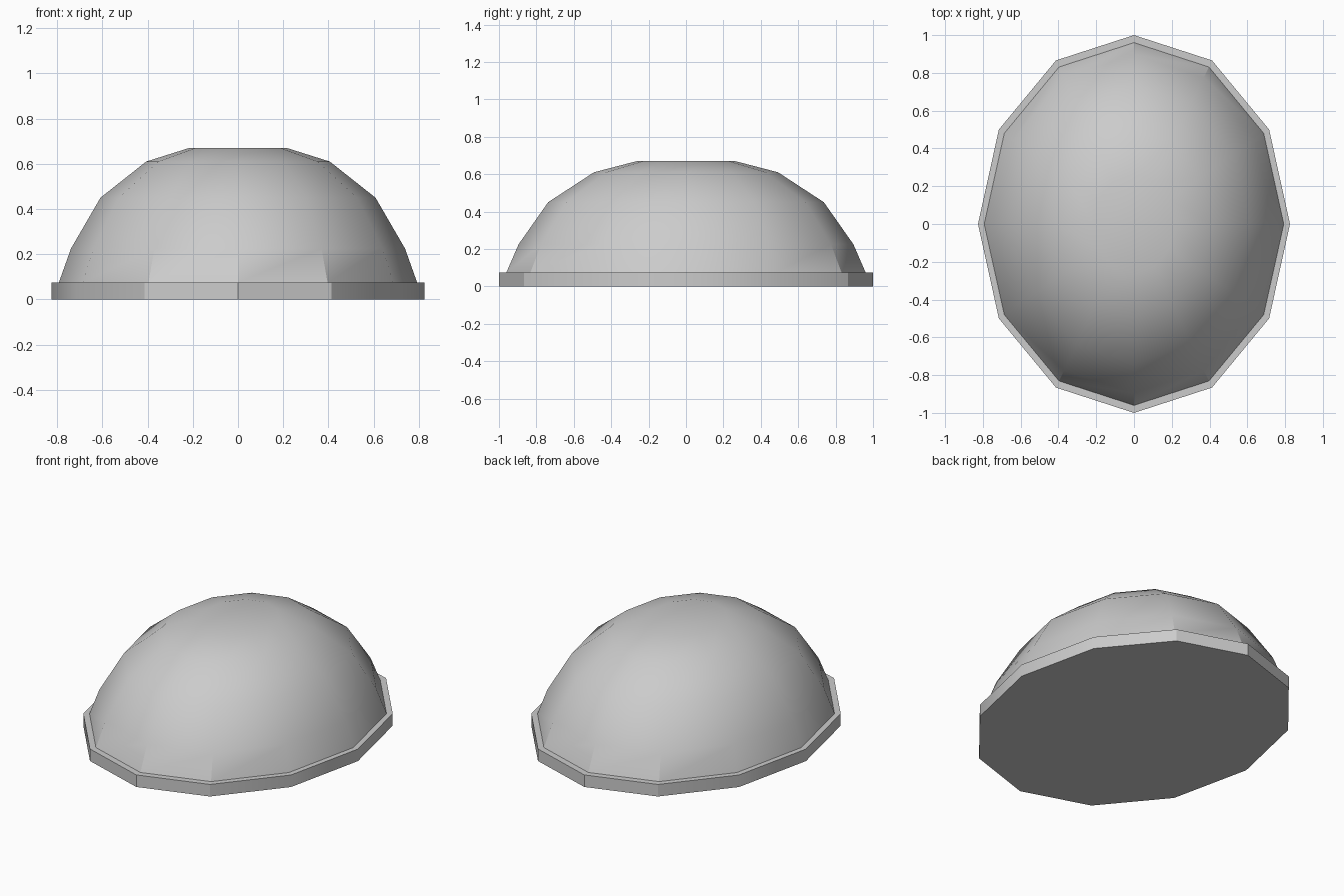
import bpy, bmesh, math

if "Cube" in bpy.data.objects:
    bpy.data.objects.remove(bpy.data.objects["Cube"])

SIDES = 12
WIDTH = 0.826  # x radius relative to y radius


def lathe(name, profile, cap_start=False, cap_end=False):
    """Sweep (radius, height) points around an elliptical 12-sided path."""
    bm = bmesh.new()
    rings = []
    for r, z in profile:
        rings.append([bm.verts.new((WIDTH * r * math.cos(math.tau * i / SIDES),
                                    r * math.sin(math.tau * i / SIDES), z))
                      for i in range(SIDES)])
    for a, b in zip(rings, rings[1:]):
        for i in range(SIDES):
            j = (i + 1) % SIDES
            bm.faces.new((a[i], a[j], b[j], b[i]))
    if cap_start:
        bm.faces.new(rings[0][::-1])
    if cap_end:
        bm.faces.new(rings[-1])
    mesh = bpy.data.meshes.new(name)
    bm.to_mesh(mesh)
    bm.free()
    obj = bpy.data.objects.new(name, mesh)
    bpy.context.collection.objects.link(obj)
    bpy.ops.object.select_all(action='DESELECT')
    obj.select_set(True)
    bpy.context.view_layer.objects.active = obj
    bpy.ops.object.shade_smooth_by_angle(angle=math.radians(30))
    return obj


# Base rim with flat underside and narrow ledge
lathe("base_rim", [(1.0, 0), (1.0, 0.075), (0.96, 0.075)], cap_start=True)

# Faceted dome with small flat top
lathe("dome", [(0.96, 0.075), (0.895, 0.225), (0.737, 0.45),
               (0.492, 0.61), (0.262, 0.67)], cap_end=True)
